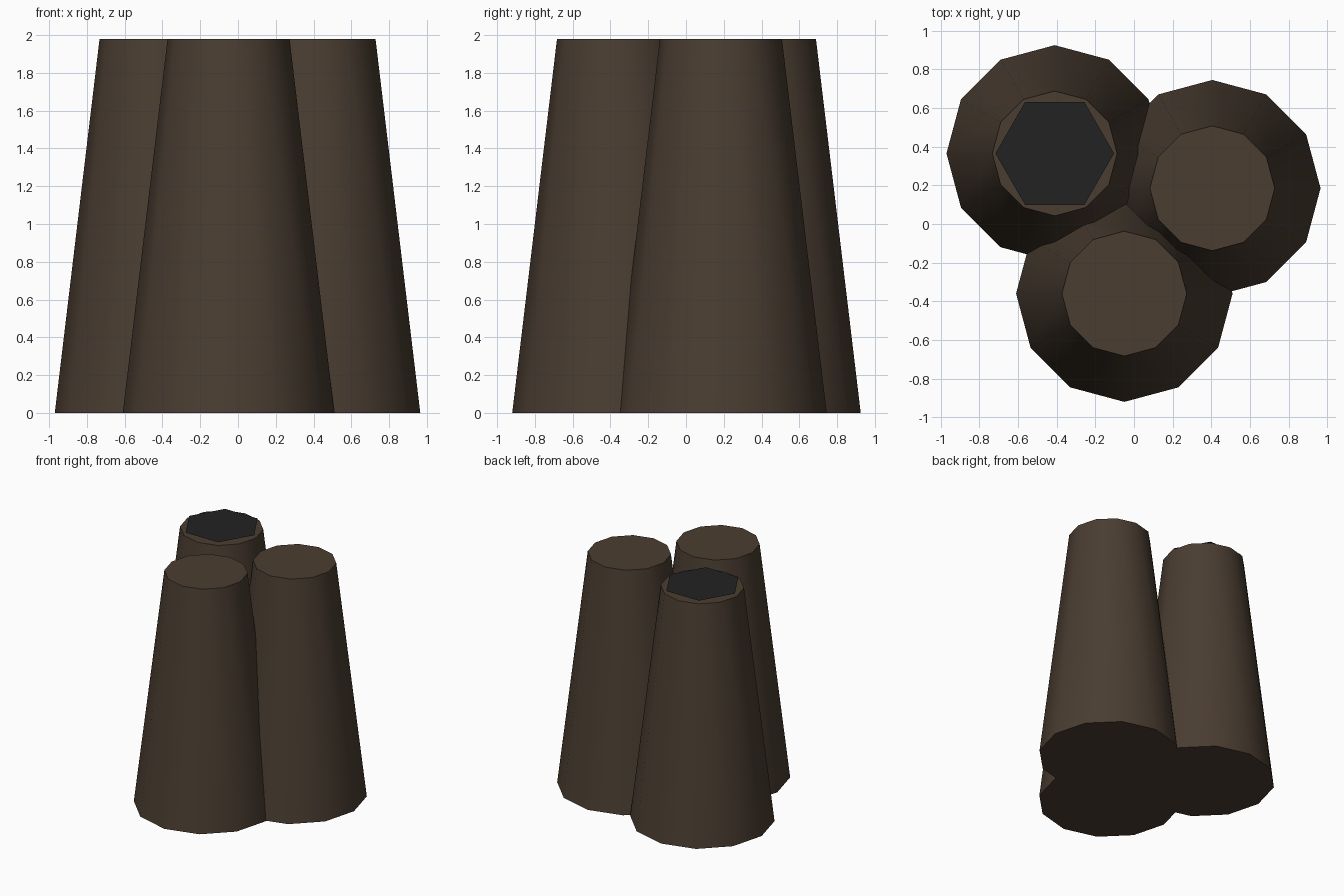
import bpy, math

if "Cube" in bpy.data.objects:
    bpy.data.objects.remove(bpy.data.objects["Cube"])


def make_material(name, srgb):
    # Convert 0-255 display values to linear
    lin = [((c / 255 + 0.055) / 1.055) ** 2.4 for c in srgb]
    m = bpy.data.materials.new(name)
    m.diffuse_color = (*lin, 1)
    m.use_nodes = True
    m.node_tree.nodes["Principled BSDF"].inputs["Base Color"].default_value = m.diffuse_color
    return m


brown = make_material("dark_brown", (74, 61, 49))
black = make_material("soft_black", (34, 34, 34))

HEIGHT = 1.98
columns = {
    "back_left_column": (-0.41, 0.365),
    "right_column": (0.405, 0.185),
    "front_column": (-0.05, -0.36),
}

# Three tapered twelve-sided columns
for name, (x, y) in columns.items():
    bpy.ops.mesh.primitive_cone_add(vertices=12, radius1=0.56, radius2=0.323,
                                    depth=HEIGHT, location=(x, y, HEIGHT / 2))
    ob = bpy.context.object
    ob.name = name
    ob.data.materials.append(brown)
    bpy.ops.object.shade_smooth_by_angle(angle=math.radians(40))

# Dark hexagonal opening, a flat plate just above the back left column
x, y = columns["back_left_column"]
bpy.ops.mesh.primitive_circle_add(vertices=6, radius=0.307, fill_type='NGON',
                                  location=(x, y, 2.0),
                                  rotation=(0, 0, math.radians(30)))
ob = bpy.context.object
ob.name = "dark_opening"
# Turn so that two corners point along x
if abs(max(v.co.y for v in ob.data.vertices) - 0.307) > 0.01:
    ob.rotation_euler.z = 0
ob.data.materials.append(black)
